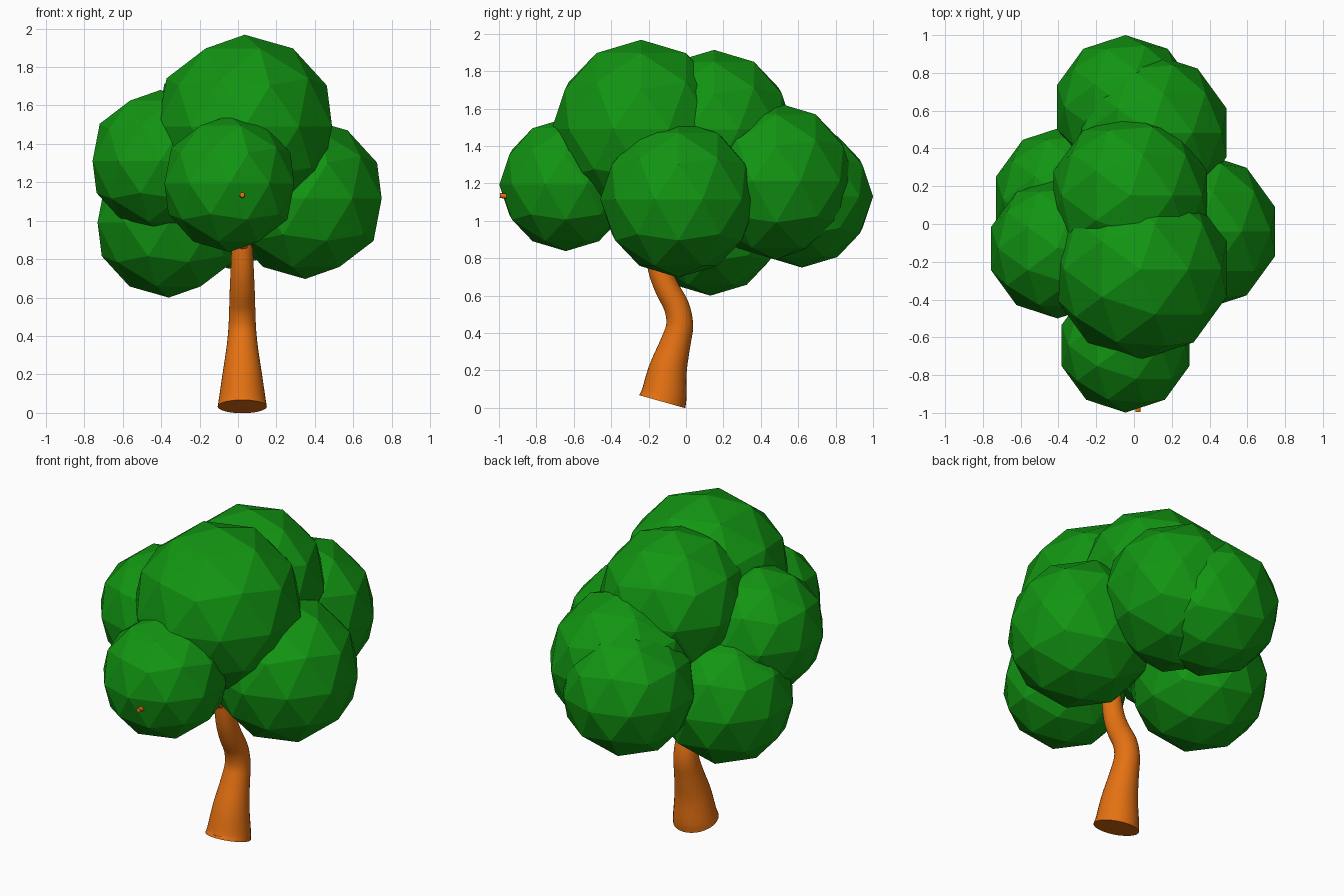
import bpy, bmesh, math
from mathutils import Vector

if "Cube" in bpy.data.objects:
    bpy.data.objects.remove(bpy.data.objects["Cube"])


def material(name, rgb):
    m = bpy.data.materials.new(name)
    m.diffuse_color = (*rgb, 1)
    m.use_nodes = True
    m.node_tree.nodes["Principled BSDF"].inputs["Base Color"].default_value = m.diffuse_color
    return m


bark = material("orange_bark", (0.78, 0.165, 0.006))
leaf = material("leaf_green", (0.006, 0.30, 0.006))


def catmull(a, b, c, d, t):
    return 0.5 * (2 * b + (c - a) * t + (2 * a - 5 * b + 4 * c - d) * t * t
                  + (3 * b - a - 3 * c + d) * t ** 3)


def tapered_tube(name, stations, sides, steps=4):
    """Loft rings along a smooth path in the yz plane; stations are (y, z, radius)."""
    pts = [Vector(s) for s in stations]
    pts = [2 * pts[0] - pts[1]] + pts + [2 * pts[-1] - pts[-2]]
    path = [catmull(*pts[i:i + 4], k / steps)
            for i in range(len(pts) - 3) for k in range(steps)] + [pts[-2]]
    bm = bmesh.new()
    rings = []
    for i, p in enumerate(path):
        q, r = path[max(i - 1, 0)], path[min(i + 1, len(path) - 1)]
        ty, tz = r.x - q.x, r.y - q.y
        n = math.hypot(ty, tz)
        ty, tz = ty / n, tz / n
        ring = []
        for k in range(sides):
            a = 2 * math.pi * k / sides
            c, s = p.z * math.cos(a), p.z * math.sin(a)
            ring.append(bm.verts.new((0.022 + c, p.x + s * tz, p.y - s * ty)))
        rings.append(ring)
    for lo, hi in zip(rings, rings[1:]):
        for k in range(sides):
            j = (k + 1) % sides
            bm.faces.new((lo[k], lo[j], hi[j], hi[k]))
    bm.faces.new(rings[0][::-1])
    bm.faces.new(rings[-1])
    bmesh.ops.recalc_face_normals(bm, faces=bm.faces[:])
    me = bpy.data.meshes.new(name)
    bm.to_mesh(me)
    bm.free()
    me.materials.append(bark)
    ob = bpy.data.objects.new(name, me)
    bpy.context.collection.objects.link(ob)
    bpy.ops.object.select_all(action='DESELECT')
    ob.select_set(True)
    bpy.context.view_layer.objects.active = ob
    bpy.ops.object.shade_smooth_by_angle(angle=math.radians(40))


# Bent, flared trunk
tapered_tube("trunk", [(-0.127, 0.033, 0.128), (-0.118, 0.07, 0.122), (-0.098, 0.2, 0.103),
                       (-0.058, 0.34, 0.082), (-0.034, 0.44, 0.072), (-0.05, 0.54, 0.068),
                       (-0.102, 0.64, 0.065), (-0.145, 0.75, 0.06), (-0.17, 0.9, 0.054),
                       (-0.19, 1.1, 0.045)], 32)

# Branch hidden in the leaves, its tip just showing at the front
tapered_tube("front_branch", [(-0.16, 0.86, 0.045), (-0.35, 1.0, 0.035),
                              (-0.65, 1.1, 0.024), (-0.995, 1.135, 0.013)], 12)

# Low-poly leaf balls: centre and radius
leaf_balls = {
    "leaves_crown_front": (0.035, -0.24, 1.49, 0.478),
    "leaves_crown_back": (-0.02, 0.15, 1.487, 0.427),
    "leaves_front": (-0.045, -0.643, 1.193, 0.355),
    "leaves_right": (0.35, -0.04, 1.115, 0.418),
    "leaves_left_upper": (-0.405, -0.13, 1.31, 0.37),
    "leaves_left_lower": (-0.36, 0.13, 0.99, 0.39),
    "leaves_back_right": (0.09, 0.483, 1.212, 0.42),
    "leaves_back": (-0.045, 0.62, 1.13, 0.38),
}
for name, (x, y, z, r) in leaf_balls.items():
    bpy.ops.mesh.primitive_ico_sphere_add(subdivisions=2, radius=r, location=(x, y, z))
    ball = bpy.context.object
    ball.name = name
    ball.data.materials.append(leaf)
